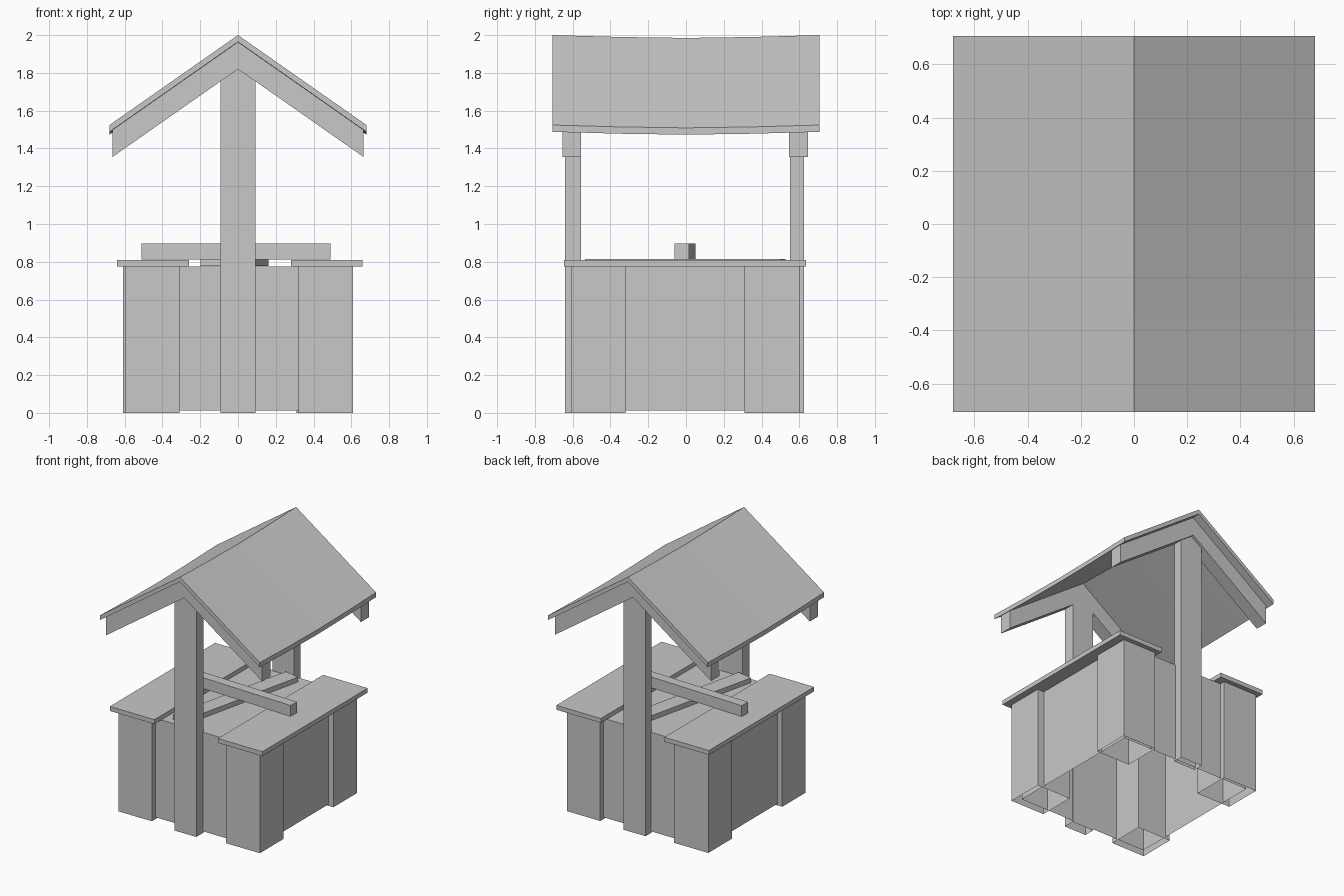
import bpy, bmesh, math
from mathutils import Matrix

default = bpy.data.objects.get("Cube")
if default:
    bpy.data.objects.remove(default, do_unlink=True)

GREY = (0.58, 0.58, 0.58, 1)
grey = bpy.data.materials.new("plain_grey")
grey.use_nodes = True
grey.diffuse_color = GREY
grey.node_tree.nodes["Principled BSDF"].inputs["Base Color"].default_value = GREY


def finish(name, bm):
    bmesh.ops.recalc_face_normals(bm, faces=bm.faces)
    mesh = bpy.data.meshes.new(name)
    bm.to_mesh(mesh)
    bm.free()
    mesh.materials.append(grey)
    obj = bpy.data.objects.new(name, mesh)
    bpy.context.collection.objects.link(obj)
    return obj


def box(name, x, y, z, turn=0, open_bottom=False):
    """Box from (min, max) ranges, optionally turned about its own centre."""
    bm = bmesh.new()
    bmesh.ops.create_cube(bm, size=1)
    bmesh.ops.scale(bm, vec=[r[1] - r[0] for r in (x, y, z)], verts=bm.verts)
    bmesh.ops.recalc_face_normals(bm, faces=bm.faces)
    if open_bottom:
        low = [f for f in bm.faces if f.normal.z < -0.5]
        bmesh.ops.delete(bm, geom=low, context='FACES_ONLY')
    obj = finish(name, bm)
    centre = [sum(r) / 2 for r in (x, y, z)]
    obj.matrix_world = Matrix.Translation(centre) @ Matrix.Rotation(math.radians(turn), 4, 'Z')
    return obj


def chevron(name, half, top, bottom, slope, stations):
    """Gable profile swept along y; each station is (y, drop)."""
    bm = bmesh.new()
    rings = []
    for y, drop in stations:
        points = [(-half, top - slope * half), (0, top), (half, top - slope * half),
                  (half, bottom - slope * half), (0, bottom), (-half, bottom - slope * half)]
        rings.append([bm.verts.new((px, y, pz - drop)) for px, pz in points])
    for a, b in zip(rings, rings[1:]):
        for i in range(6):
            j = (i + 1) % 6
            bm.faces.new((a[i], a[j], b[j], b[i]))
    for r in (rings[0], rings[-1]):
        bm.faces.new((r[0], r[1], r[4], r[5]))
        bm.faces.new((r[1], r[2], r[3], r[4]))
    return finish(name, bm)


# Hollow well body, open underneath
box("well_body", (-0.555, 0.555), (-0.56, 0.56), (0.013, 0.775), open_bottom=True)

# Corner boxes
for name, x, y in (
    ("front_right_corner", (-0.595, -0.31), (-0.605, -0.32)),
    ("front_left_corner", (0.32, 0.61), (-0.605, -0.32)),
    ("back_right_corner", (-0.61, -0.32), (0.31, 0.60)),
    ("back_left_corner", (0.31, 0.595), (0.31, 0.60)),
):
    box(name, x, y, (0, 0.775), open_bottom=True)

# Top boards, loose plank and crossbar
box("right_top_board", (-0.64, -0.26), (-0.645, 0.635), (0.776, 0.81))
box("left_top_board", (0.28, 0.66), (-0.645, 0.635), (0.776, 0.81))
box("loose_plank", (-0.08, 0.045), (-0.535, 0.525), (0.777, 0.814), turn=-13)
box("crossbar", (-0.51, 0.49), (-0.0425, 0.0325), (0.812, 0.896), turn=-2)

# Posts and gable beams
SLOPE = 0.7
for side, post_y, beam_y in (("front", (-0.64, -0.555), (-0.655, -0.555)),
                             ("back", (0.55, 0.625), (0.545, 0.645))):
    box(side + "_post", (-0.093, 0.093), post_y, (0, 1.85), open_bottom=True)
    chevron(side + "_gable_beam", 0.665, 1.963, 1.82, SLOPE, [(y, 0) for y in beam_y])

# Sagging roof
sag = [(-0.707, 0), (-0.35, 0.01), (0, 0.015), (0.35, 0.01), (0.707, 0)]
chevron("roof", 0.68, 2.0, 1.964, SLOPE, sag)
